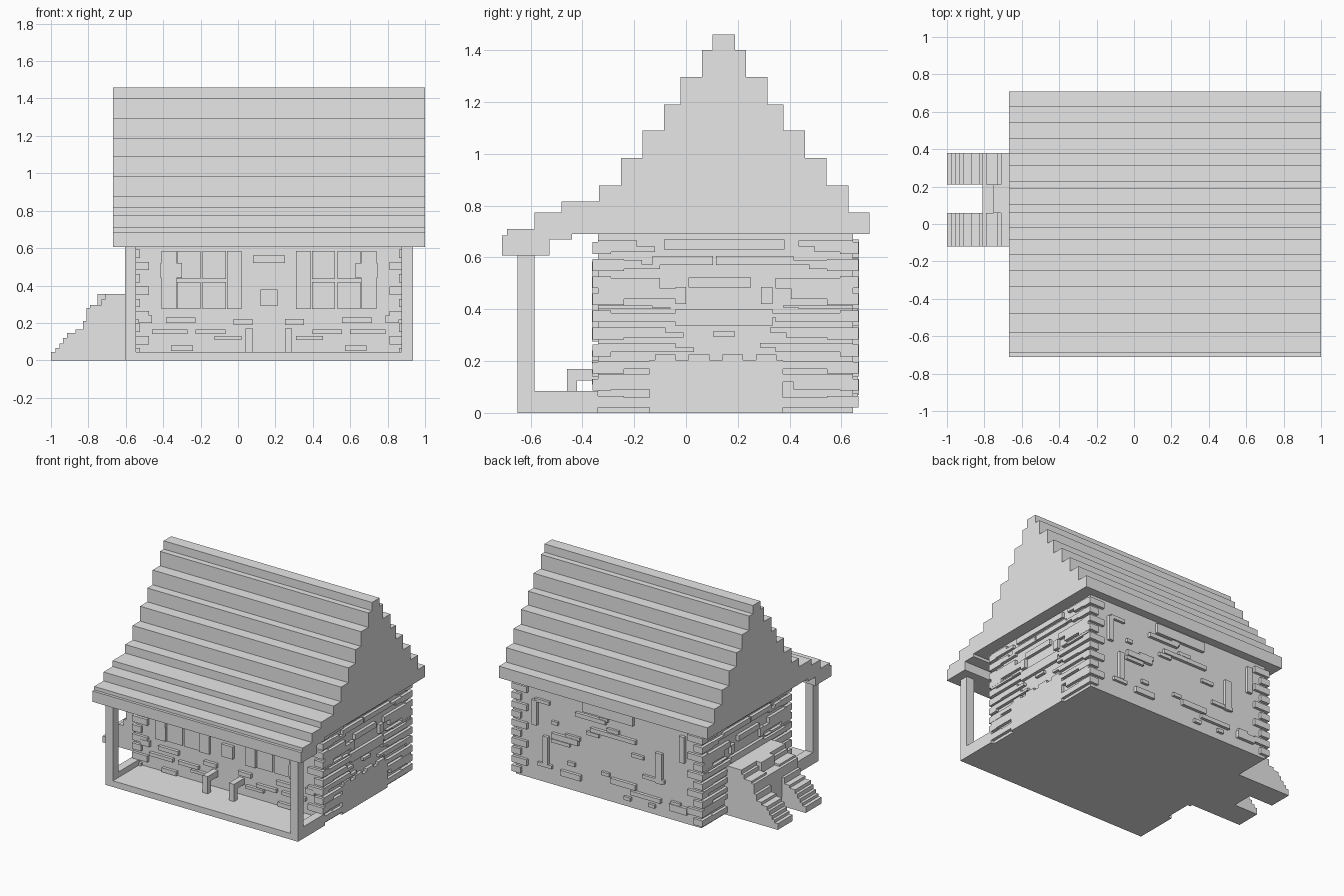
import bpy
import bmesh
import random

random.seed(4)

default_cube = bpy.data.objects.get("Cube")
if default_cube:
    bpy.data.objects.remove(default_cube, do_unlink=True)

# Single flat colour
grey = bpy.data.materials.new("plain grey")
grey.use_nodes = True
grey.diffuse_color = (0.8, 0.8, 0.8, 1)
grey.node_tree.nodes["Principled BSDF"].inputs["Base Color"].default_value = grey.diffuse_color


def add_object(name, bm):
    bmesh.ops.recalc_face_normals(bm, faces=bm.faces)
    mesh = bpy.data.meshes.new(name)
    bm.to_mesh(mesh)
    bm.free()
    mesh.materials.append(grey)
    obj = bpy.data.objects.new(name, mesh)
    bpy.context.collection.objects.link(obj)
    return obj


def boxes(name, spans):
    """One object from boxes given as (x range, y range, z range)."""
    bm = bmesh.new()
    for span in spans:
        cube = bmesh.ops.create_cube(bm, size=1)
        for vert in cube["verts"]:
            for axis, (low, high) in enumerate(span):
                vert.co[axis] = high if vert.co[axis] > 0 else low
    return add_object(name, bm)


def extrude_profile(name, points, axis, low, high):
    """Extrude a 2D outline (second coordinate is z) along x or y."""
    bm = bmesh.new()
    place = (lambda a, z: (low, a, z)) if axis == "x" else (lambda a, z: (a, low, z))
    face = bm.faces.new([bm.verts.new(place(a, z)) for a, z in points])
    grown = bmesh.ops.extrude_face_region(bm, geom=[face])
    moved = [item for item in grown["geom"] if isinstance(item, bmesh.types.BMVert)]
    shift = high - low
    bmesh.ops.translate(bm, verts=moved, vec=(shift, 0, 0) if axis == "x" else (0, shift, 0))
    return add_object(name, bm)


# Main dimensions
WEST, EAST = -0.575, 0.91
FRONT, BACK = -0.34, 0.645
EAVES = 0.69
RIDGE = 0.146
STONE = 0.022
POSTS = [(-0.605, -0.545), (0.875, 0.935)]
MIDDLE = 0.165

boxes("house_walls", [((WEST, EAST), (FRONT, BACK), (0, EAVES + 0.01))])

# Stepped roof, with a shallower porch roof on the front
tiers = [(0.043, 1.46), (0.085, 1.4), (0.168, 1.296), (0.23, 1.19),
         (0.313, 1.09), (0.397, 0.983), (0.482, 0.878), (0.562, 0.774)]
outline = []
top = tiers[0][1]
for half, top in tiers:
    if outline:
        outline.append((outline[-1][0], top))
    outline.append((RIDGE + half, top))
outline.append((RIDGE + tiers[-1][0], EAVES))
outline += [(-0.44, EAVES), (-0.44, 0.67), (-0.526, 0.67), (-0.526, 0.607), (-0.71, 0.607),
            (-0.71, 0.685), (-0.69, 0.685), (-0.69, 0.71), (-0.584, 0.71), (-0.584, 0.774),
            (-0.48, 0.774), (-0.48, 0.816), (-0.336, 0.816)]
lower = 0.816
for half, top in reversed(tiers[:-1]):
    if half != tiers[-2][0]:
        outline.append((RIDGE - half, lower))
    outline.append((RIDGE - half, top))
    lower = top
extrude_profile("stepped_roof", outline, "x", -0.667, 1.0)

# Porch floor, side sills, posts and seat brackets
boxes("porch_floor", [((-0.6, 0.93), (-0.65, FRONT), (0, 0.045))])
boxes("porch_sills", [(span, (-0.65, FRONT), (0, 0.085)) for span in POSTS])
boxes("porch_posts", [(span, (-0.65, -0.585), (0, 0.62)) for span in POSTS])
brackets = []
for x in (0.04, 0.25):
    brackets.append(((x, x + 0.04), (-0.46, -0.42), (0.045, 0.17)))
    brackets.append(((x, x + 0.04), (-0.46, FRONT), (0.125, 0.17)))
boxes("porch_brackets", brackets)

# Side stairs: two stepped flanks with a gap between them, and a landing
climb = [(-1, 0.045), (-0.975, 0.065), (-0.955, 0.09), (-0.935, 0.12), (-0.915, 0.145),
         (-0.87, 0.165), (-0.83, 0.21), (-0.81, 0.28), (-0.79, 0.295), (-0.73, 0.325), (-0.71, 0.355)]
steps = [(-1, 0)]
for x, z in climb:
    steps += [(x, steps[-1][1]), (x, z)] if x > -1 else [(x, z)]
steps += [(WEST, climb[-1][1]), (WEST, 0)]
extrude_profile("stair_flank_front", steps, "y", -0.12, 0.06)
extrude_profile("stair_flank_back", steps, "y", 0.21, 0.38)
boxes("stair_landing", [((-0.75, WEST), (0.06, 0.21), (0, 0.355)),
                        ((-0.81, -0.75), (0.06, 0.21), (0, 0.28))])

# Windows with shutters on the front wall
shutters, panes = [], []
for centre in (-0.195, 0.525):
    for side in (-1, 1):
        near, far = centre + side * 0.135, centre + side * 0.215
        shutters.append(((min(near, far), max(near, far)), (FRONT - STONE, FRONT), (0.275, 0.585)))
        inner, outer = centre + side * 0.006, centre + side * 0.13
        for low, high in ((0.275, 0.42), (0.435, 0.585)):
            panes.append(((min(inner, outer), max(inner, outer)), (FRONT - 0.009, FRONT), (low, high)))
boxes("window_shutters", shutters)
boxes("window_panes", panes)

# Front wall stones, mirrored about the wall centre
front_half = [(0.32, 0.4, 0.44, 0.52), (0.34, 0.39, 0.29, 0.37), (0.27, 0.38, 0.2, 0.23),
              (0.16, 0.27, 0.14, 0.165), (0.3, 0.43, 0.14, 0.165), (0.1, 0.2, 0.11, 0.13),
              (0.28, 0.36, 0.05, 0.08), (0.43, 0.48, 0.2, 0.24), (0.06, 0.13, 0.19, 0.22)]
front = []
for near, far, low, high in front_half:
    for side in (-1, 1):
        x = sorted((MIDDLE + side * near * 1.45, MIDDLE + side * far * 1.45))
        front.append((x, (FRONT - STONE, FRONT), (low, high)))
for near, far, low, high in [(0.08, 0.25, 0.52, 0.56), (0.12, 0.21, 0.29, 0.38)]:
    front.append(((near, far), (FRONT - STONE, FRONT), (low, high)))
boxes("front_wall_stones", front)

# Side wall stones: central ones, then ragged courses from both ends
central = [(-0.085, 0.38, 0.63, 0.67), (-0.13, 0.105, 0.57, 0.605), (0.115, 0.415, 0.57, 0.605),
           (0.01, 0.25, 0.483, 0.522), (-0.04, 0, 0.42, 0.485), (0.29, 0.333, 0.42, 0.485),
           (-0.04, 0.333, 0.335, 0.4), (0.105, 0.19, 0.295, 0.315)]
courses = [(0.27, 0.02, 0.06), (0.23, 0.09, 0.15), (0.36, 0.17, 0.2), (0.3, 0.235, 0.27),
           (0.26, 0.29, 0.33), (0.3, 0.35, 0.385), (0.21, 0.4, 0.415), (0.24, 0.44, 0.52),
           (0.17, 0.555, 0.59), (0.15, 0.62, 0.665)]
for name, wall, out in (("right_wall", WEST, -1), ("left_wall", EAST, 1)):
    depth = sorted((wall, wall + out * STONE))
    stones = [(depth, (a, b), (low, high)) for a, b, low, high in central]
    for length, low, high in courses:
        cut = (low + high) / 2
        stones.append((depth, (FRONT, FRONT + length), (low, high)))
        stones.append((depth, (BACK - length, BACK), (low, high)))
        # Thinner tail that makes each course step
        stones.append((depth, (FRONT + length, FRONT + length + 0.07), (low, cut)))
        stones.append((depth, (BACK - length - 0.06, BACK - length), (cut, high)))
    boxes(name + "_stones", stones)
    # Plain lower panel with a notched top edge
    panel = [((depth[0], depth[1]), (FRONT + 0.2, BACK - 0.27), (0, 0.205))]
    for step in range(4):
        y = -0.12 + step * 0.13
        panel.append((depth, (y, y + 0.08), (0.2, 0.225)))
    boxes(name + "_plain_panel", panel)

# Back wall stones, partly scattered
back_places = [(-0.04, 0.36, 0.6, 0.67), (0.4, 0.61, 0.34, 0.38), (-0.06, 0.3, 0.47, 0.5),
               (0.18, 0.42, 0.55, 0.58), (-0.27, -0.22, 0.24, 0.46), (-0.06, 0.14, 0.14, 0.18),
               (-0.45, -0.41, 0.44, 0.63), (0.64, 0.68, 0.14, 0.34), (-0.26, -0.02, 0.1, 0.13),
               (0.38, 0.54, 0.09, 0.13), (-0.47, -0.33, 0.07, 0.12), (0.73, 0.77, 0.4, 0.58)]
back = [((a, b), (BACK, BACK + STONE), (low, high)) for a, b, low, high in back_places]
for course in range(9):
    for count in range(2):
        x = random.uniform(WEST + 0.08, EAST - 0.2)
        z = 0.05 + course * 0.065
        length = random.uniform(0.04, 0.13)
        back.append(((x, x + length), (BACK, BACK + 0.018), (z, z + 0.025)))
boxes("back_wall_stones", back)

# Alternating corner stones
quoins = []
for course in range(10):
    z = 0.02 + course * 0.066
    long, short = (0.1, 0.05) if course % 2 else (0.05, 0.1)
    for x, x_out in ((WEST, -1), (EAST, 1)):
        for y, y_out in ((FRONT, -1), (BACK, 1)):
            quoins.append((sorted((x + x_out * STONE, x - x_out * long)),
                           sorted((y + y_out * 0.02, y - y_out * short)), (z, z + 0.045)))
boxes("corner_stones", quoins)
